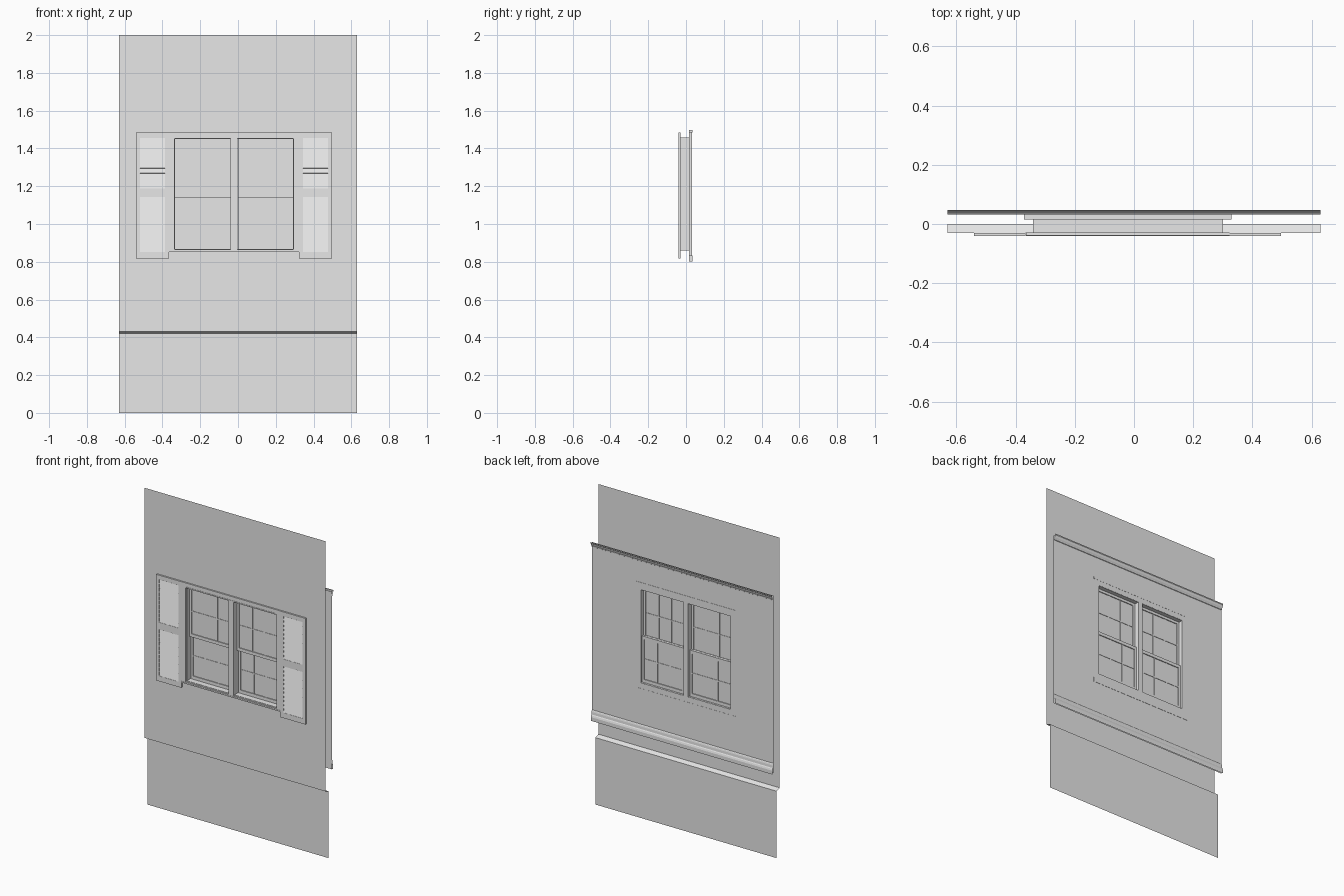
import bpy, bmesh, math
from mathutils import Matrix, Vector

cube = bpy.data.objects.get("Cube")
if cube:
    bpy.data.objects.remove(cube, do_unlink=True)

grey = bpy.data.materials.new("plain_grey")
grey.use_nodes = True
grey.diffuse_color = (0.8, 0.8, 0.8, 1)
grey.node_tree.nodes["Principled BSDF"].inputs["Base Color"].default_value = (0.8, 0.8, 0.8, 1)


def finish(name, bm):
    mesh = bpy.data.meshes.new(name)
    bm.to_mesh(mesh)
    bm.free()
    mesh.materials.append(grey)
    obj = bpy.data.objects.new(name, mesh)
    bpy.context.collection.objects.link(obj)
    return obj


def add_box(bm, x0, x1, y0, y1, z0, z1, tilt=0):
    centre = Vector(((x0 + x1) / 2, (y0 + y1) / 2, (z0 + z1) / 2))
    matrix = (Matrix.Translation(centre) @ Matrix.Rotation(tilt, 4, "X")
              @ Matrix.Diagonal((x1 - x0, y1 - y0, z1 - z0, 1)))
    bmesh.ops.create_cube(bm, size=1, matrix=matrix)


def add_frame(bm, x0, x1, y0, y1, z0, z1, side, bottom, top):
    """Four boards around a rectangular opening."""
    add_box(bm, x0, x0 + side, y0, y1, z0, z1)
    add_box(bm, x1 - side, x1, y0, y1, z0, z1)
    add_box(bm, x0 + side, x1 - side, y0, y1, z0, z0 + bottom)
    add_box(bm, x0 + side, x1 - side, y0, y1, z1 - top, z1)


def sheet_with_opening(name, y, xs, zs, facing):
    """Thin wall split in a 3 x 3 grid with the middle cell left open."""
    bm = bmesh.new()
    grid = [[bm.verts.new((x, y, z)) for x in xs] for z in zs]
    for j in range(3):
        for i in range(3):
            if (i, j) != (1, 1):
                loop = [grid[j][i], grid[j][i + 1], grid[j + 1][i + 1], grid[j + 1][i]]
                bm.faces.new(loop if facing < 0 else loop[::-1])
    return finish(name, bm)


def strip(name, profile):
    """Open (y, z) profile swept across the full wall width."""
    bm = bmesh.new()
    rows = [[bm.verts.new((x, y, z)) for x in (-W, W)] for y, z in profile]
    for a, b in zip(rows, rows[1:]):
        bm.faces.new((a[0], a[1], b[1], b[0]))
    return finish(name, bm)


W = 0.63                     # half width of the walls
CX = -0.021                  # centre of the window
OUT, IN = -0.03, 0.032       # outer and inner wall planes
X0, X1 = CX - 0.315, CX + 0.315
Z0, Z1 = 0.865, 1.453

# Walls
sheet_with_opening("outer_wall", OUT, (-W, X0, X1, W), (0.43, Z0, Z1, 2.0), -1)
sheet_with_opening("inner_wall", IN, (-W, X0, X1, W), (0.545, Z0, Z1, 1.66), 1)
strip("foundation_wall", [(0, 0), (0, 0.42)])
strip("wall_ledge", [(0, 0.42), (OUT, 0.43)])

# Inner mouldings
strip("crown_moulding", [(0.047, 1.665), (0.047, 1.658), (0.044, 1.654), (0.041, 1.645),
                         (0.036, 1.637), (0.035, 1.632), (IN, 1.63)])
strip("baseboard", [(0.044, 0.542), (0.044, 0.565), (0.041, 0.575), (0.038, 0.58),
                    (0.037, 0.595), (0.035, 0.603), (IN, 0.607)])

# Outer casing, with a mullion and a projecting head
bm = bmesh.new()
add_frame(bm, CX - 0.344, CX + 0.344, -0.039, OUT + 0.002, 0.852, 1.484, 0.029, 0.013, 0.031)
add_box(bm, CX - 0.018, CX + 0.018, -0.039, OUT + 0.002, Z0, Z1)
add_box(bm, CX - 0.31, CX + 0.31, -0.041, -0.039, 1.453, 1.46)
add_box(bm, CX - 0.344, CX + 0.344, -0.041, -0.039, 0.852, 0.86)
finish("outer_casing", bm)

# Jambs lining the opening
bm = bmesh.new()
add_frame(bm, X0 - 0.006, X1 + 0.006, OUT, IN, Z0 - 0.006, Z1 + 0.006, 0.008, 0.008, 0.008)
add_box(bm, CX - 0.017, CX + 0.017, OUT, IN - 0.003, Z0, Z1)
finish("window_jambs", bm)

# Inner casing, with head cap, stool and apron
bm = bmesh.new()
add_frame(bm, CX - 0.342, CX + 0.342, 0.016, IN + 0.0006, 0.83, 1.485, 0.03, 0.035, 0.032)
add_box(bm, CX - 0.015, CX + 0.015, 0.016, IN + 0.0006, Z0, Z1)
add_box(bm, CX - 0.35, CX + 0.35, 0.016, IN + 0.0015, 1.485, 1.497)
add_box(bm, CX - 0.35, CX + 0.35, 0.016, IN + 0.0015, 0.802, 0.832)
finish("inner_casing", bm)


def sash(name, cx, y0, y1, z0, z1, bottom, top):
    half, side, bar = 0.146, 0.014, 0.004
    mid = (y0 + y1) / 2
    bm = bmesh.new()
    add_frame(bm, cx - half, cx + half, y0, y1, z0, z1, side, bottom, top)
    glass_z = (z0 + bottom + z1 - top) / 2
    for s in (-1, 1):
        x = cx + s * (half - side) / 3
        add_box(bm, x - bar, x + bar, y0 + 0.003, y1 - 0.003, z0 + bottom, z1 - top)
    add_box(bm, cx - half + side, cx + half - side, y0 + 0.003, y1 - 0.003,
            glass_z - bar, glass_z + bar)
    finish(name + "_sash", bm)
    bm = bmesh.new()
    add_box(bm, cx - half + side, cx + half - side, mid - 0.001, mid + 0.001,
            z0 + bottom, z1 - top)
    finish(name + "_glass", bm)


# Double-hung sashes: the upper one outside, the lower one inside
for label, s in (("right", -1), ("left", 1)):
    cx = CX + s * 0.166
    sash(label + "_upper", cx, -0.007, 0.006, 1.137, Z1, 0.02, 0.018)
    sash(label + "_lower", cx, 0.007, 0.02, Z0, 1.157, 0.022, 0.02)


# Louvred shutters
def shutter(name, cx):
    x0, x1, z0, z1 = cx - 0.087, cx + 0.087, 0.818, 1.484
    bm = bmesh.new()
    add_frame(bm, x0, x1, -0.04, OUT, z0, z1, 0.02, 0.033, 0.028)
    add_box(bm, x0 + 0.02, x1 - 0.02, -0.04, OUT, 1.143, 1.188)
    finish(name + "_frame", bm)
    bm = bmesh.new()
    for low, high, count in ((0.851, 1.143, 11), (1.188, 1.456, 10)):
        step = (high - low) / count
        for i in range(count):
            z = low + (i + 0.5) * step
            add_box(bm, x0 + 0.02, x1 - 0.02, -0.036, -0.034,
                    z - step * 0.51, z + step * 0.51, -math.radians(14))
    finish(name + "_louvres", bm)


shutter("right_shutter", CX - 0.432)
shutter("left_shutter", CX + 0.431)
